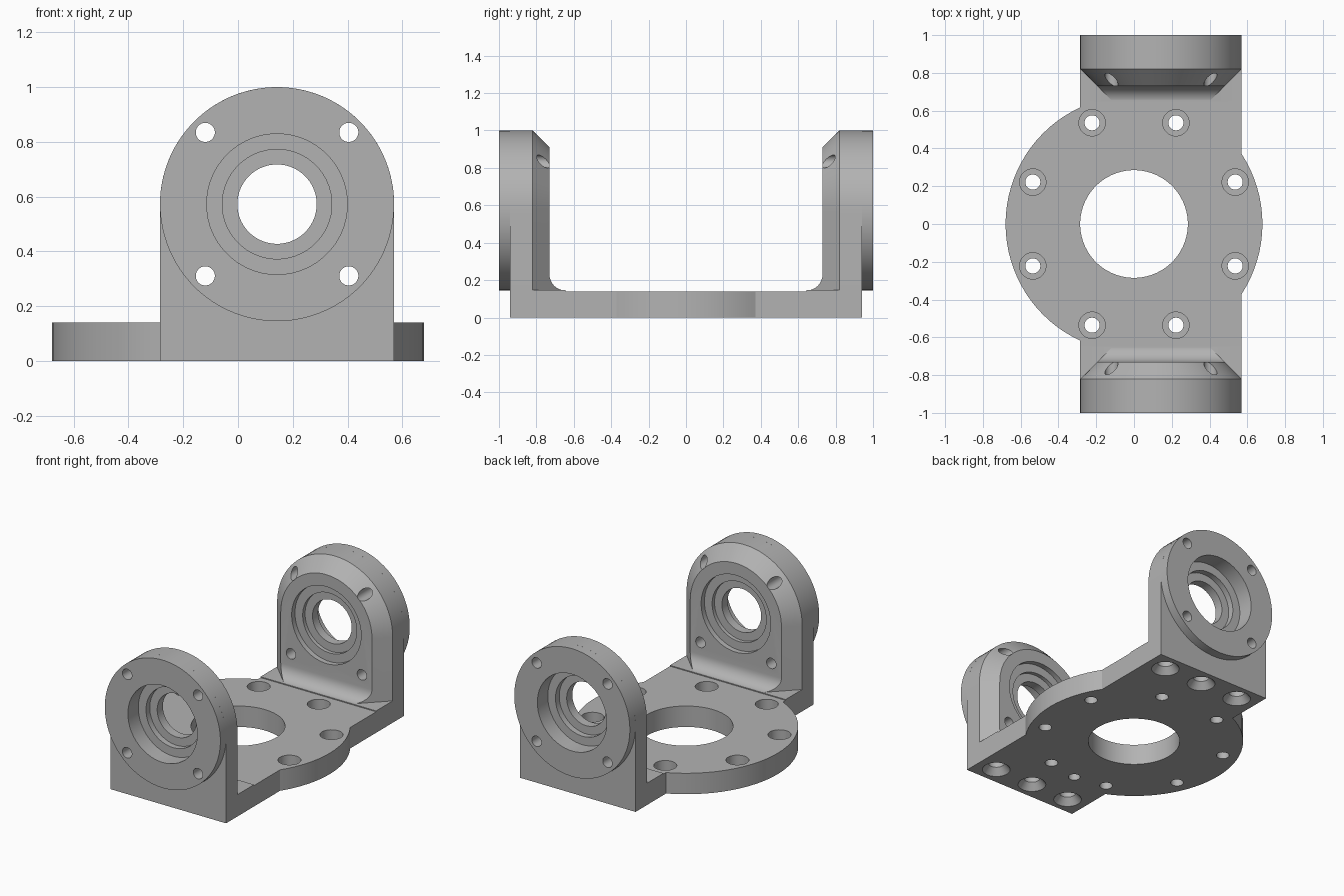
import bpy, bmesh, math
from mathutils import Vector

CX, CZ, R = 0.1425, 0.5725, 0.4275      # bearing axis and upright radius
PLATE_R, END_Y, SEAT_Y = 0.68, 0.94, 0.645
TOP, SEAT_Z = 0.14, 0.12

if "Cube" in bpy.data.objects:
    bpy.data.objects.remove(bpy.data.objects["Cube"])

metal = bpy.data.materials.new("grey metal")
metal.use_nodes = True
GREY = (0.45, 0.45, 0.45, 1)
metal.diffuse_color = GREY
metal.node_tree.nodes["Principled BSDF"].inputs["Base Color"].default_value = GREY


def loft(name, rings):
    """Closed solid through equal-length loops of points."""
    bm = bmesh.new()
    loops = [[bm.verts.new(p) for p in ring] for ring in rings]
    n = len(loops[0])
    for a, b in zip(loops, loops[1:]):
        for i in range(n):
            j = (i + 1) % n
            bm.faces.new((a[i], a[j], b[j], b[i]))
    bm.faces.new(loops[0])
    bm.faces.new(loops[-1])
    bmesh.ops.recalc_face_normals(bm, faces=bm.faces)
    mesh = bpy.data.meshes.new(name)
    bm.to_mesh(mesh)
    bm.free()
    mesh.materials.append(metal)
    obj = bpy.data.objects.new(name, mesh)
    bpy.context.collection.objects.link(obj)
    return obj


def turned(name, axis, centre, steps, sides=32):
    """Round stepped solid along y or z; steps are (position, radius)."""
    rings = []
    for pos, r in steps:
        ring = []
        for i in range(sides):
            a = math.tau * (i + 0.5) / sides
            u, v = centre[0] + r * math.cos(a), centre[1] + r * math.sin(a)
            ring.append((u, pos, v) if axis == "y" else (u, v, pos))
        rings.append(ring)
    return loft(name, rings)


def box(name, lo, hi):
    return loft(name, [[(lo[0], lo[1], z), (hi[0], lo[1], z),
                        (hi[0], hi[1], z), (lo[0], hi[1], z)] for z in (lo[2], hi[2])])


def combine(obj, tools, operation):
    for tool in tools:
        mod = obj.modifiers.new("combine", "BOOLEAN")
        mod.operation, mod.solver, mod.object = operation, "EXACT", tool


def finish(obj, mirror=False):
    """Bake the modifiers, then smooth the round faces."""
    if mirror:
        mod = obj.modifiers.new("mirror", "MIRROR")
        mod.use_axis = (False, True, False)
        mod.use_mirror_merge = False
    deps = bpy.context.evaluated_depsgraph_get()
    mesh = bpy.data.meshes.new_from_object(obj.evaluated_get(deps))
    obj.modifiers.clear()
    obj.data = mesh
    bpy.ops.object.select_all(action="DESELECT")
    obj.select_set(True)
    bpy.context.view_layer.objects.active = obj
    bpy.ops.object.shade_smooth_by_angle(angle=math.radians(30))


def discard(tools):
    for tool in tools:
        bpy.data.objects.remove(tool)


# Base plate: a disc merged with an off-centre rectangle
def disc_arc(start, end, n):
    return [(PLATE_R * math.cos(start + (end - start) * i / n),
             PLATE_R * math.sin(start + (end - start) * i / n)) for i in range(n + 1)]


x0, x1 = CX - R, CX + R
a0, a1 = math.acos(x0 / PLATE_R), math.acos(x1 / PLATE_R)
outline = (disc_arc(-a1, a1, 16) + [(x1, END_Y), (x0, END_Y)]
           + disc_arc(a0, math.tau - a0, 32) + [(x0, -END_Y), (x1, -END_Y)])
base = loft("base_plate", [[(x, y, z) for x, y in outline] for z in (0, TOP)])

cuts = [turned("cut", "z", (0, 0), [(-0.1, 0.285), (0.3, 0.285)], 64)]
for side in (-1, 1):
    # Stepped seat under each upright
    ya, yb = sorted((side * SEAT_Y, side * 1.1))
    cuts.append(box("cut", (-1, ya, SEAT_Z), (1, yb, 0.3)))
    # Countersunk screws from below
    for i in (-1, 0, 1):
        cuts.append(turned("cut", "z", (CX + 0.29 * i, side * 0.82),
                           [(-0.01, 0.095), (0.045, 0.05), (0.3, 0.05)]))
# Ring of counterbored holes and one blind locating hole
for i in range(8):
    a = math.tau * (i + 0.5) / 8
    cuts.append(turned("cut", "z", (0.58 * math.cos(a), 0.58 * math.sin(a)),
                       [(-0.1, 0.04), (0.06, 0.04), (0.06, 0.07), (0.3, 0.07)]))
cuts.append(turned("cut", "z", (0, -0.58), [(-0.1, 0.037), (0.08, 0.037)]))
combine(base, cuts, "DIFFERENCE")
finish(base)
discard(cuts)


# Uprights: an arched block tapered inwards, cut to a filleted side profile
def arch(y, inset):
    r = R - inset
    pts = [(CX + r * math.cos(math.pi * i / 40), y, CZ + r * math.sin(math.pi * i / 40))
           for i in range(41)]
    return pts + [(CX - r, y, SEAT_Z), (CX + r, y, SEAT_Z)]


upright = loft("bearing_uprights", [arch(-END_Y, 0), arch(-0.82, 0), arch(-0.62, 0.2)])
profile = [(-1.1, 0), (-1.1, 1.2), (-0.73, 1.2)]
for i in range(9):
    a = math.pi / 2 * i / 8
    profile.append((-0.645 - 0.085 * math.cos(a), 0.23 - 0.085 * math.sin(a)))
profile.append((-0.645, 0))
side_shape = loft("cut", [[(x, y, z) for y, z in profile] for x in (-1, 1)])
foot = box("cut", (x0, -END_Y + 0.003, SEAT_Z), (x1, -SEAT_Y, 0.146))
flange = turned("outer_flanges", "y", (CX, CZ), [(-1, R), (-END_Y, R)], 80)

bore = turned("cut", "y", (CX, CZ),
              [(-1.1, 0.257), (-0.89, 0.257), (-0.89, 0.2), (-0.85, 0.2), (-0.85, 0.145),
               (-0.79, 0.145), (-0.79, 0.2), (-0.765, 0.2), (-0.765, 0.257), (-0.5, 0.257)], 48)
bolts = [turned("cut", "y", (CX + 0.262 * sx, CZ + 0.262 * sz),
                [(-1.1, 0.035), (-0.5, 0.035)], 24) for sx in (-1, 1) for sz in (-1, 1)]
combine(upright, [side_shape], "INTERSECT")
combine(upright, [foot], "UNION")
for part in (upright, flange):
    combine(part, [bore] + bolts, "DIFFERENCE")
    finish(part, mirror=True)
discard([side_shape, foot, bore] + bolts)
